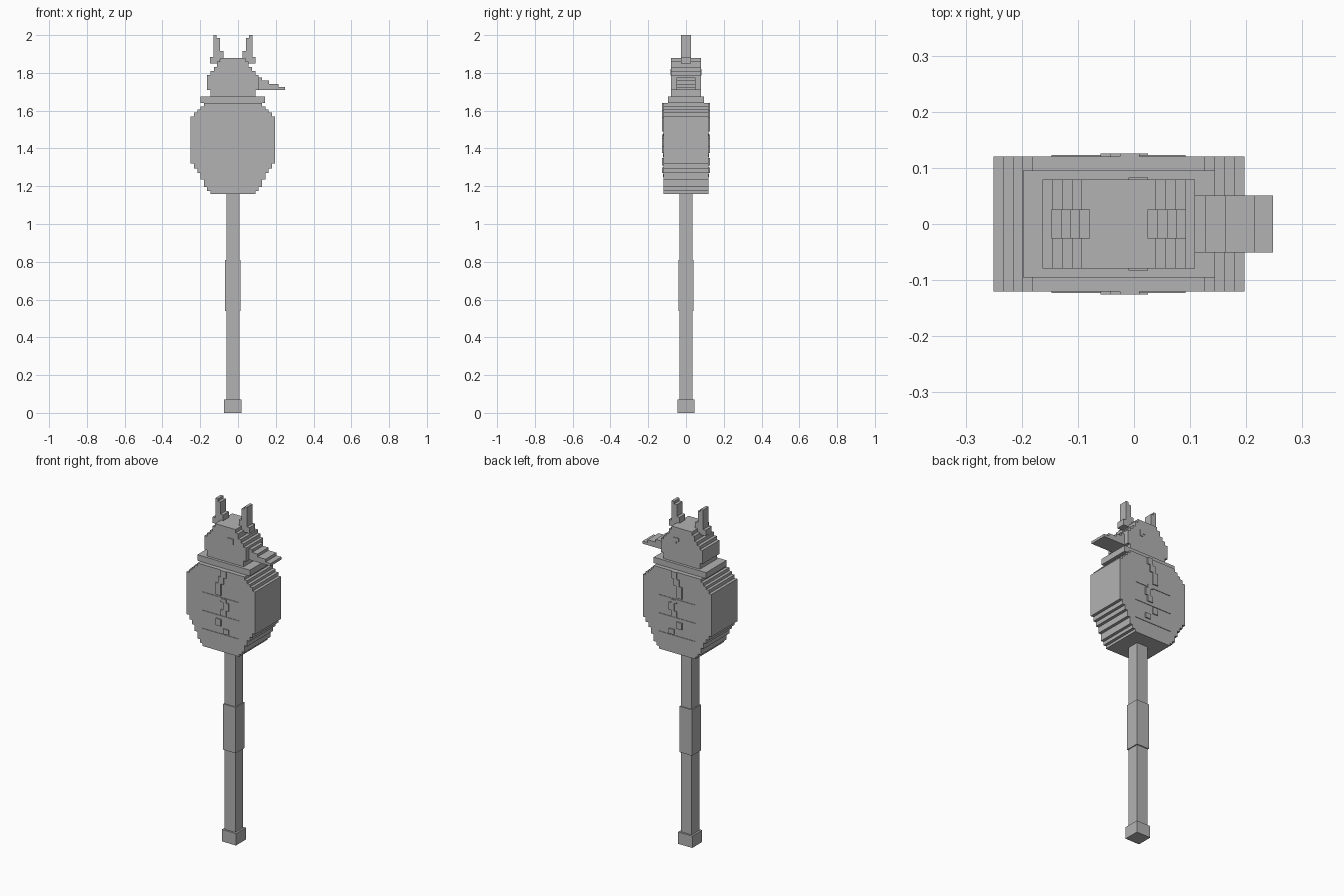
import bpy
import bmesh

if "Cube" in bpy.data.objects:
    bpy.data.objects.remove(bpy.data.objects["Cube"], do_unlink=True)

AXIS = -0.027   # the staff axis, offset by the beak
STEP = 0.0174   # width of one stair step

grey = bpy.data.materials.new("plain grey")
grey.use_nodes = True
grey.diffuse_color = (0.45, 0.45, 0.45, 1)
grey.node_tree.nodes["Principled BSDF"].inputs["Base Color"].default_value = (0.45, 0.45, 0.45, 1)


def extrude_outline(name, outline, half_depth):
    """Extrude an x-z outline symmetrically along y."""
    bm = bmesh.new()
    face = bm.faces.new([bm.verts.new((x, -half_depth, z)) for x, z in outline])
    moved = bmesh.ops.extrude_face_region(bm, geom=[face])["geom"]
    verts = [v for v in moved if isinstance(v, bmesh.types.BMVert)]
    bmesh.ops.translate(bm, verts=verts, vec=(0, 2 * half_depth, 0))
    bmesh.ops.recalc_face_normals(bm, faces=bm.faces)
    mesh = bpy.data.meshes.new(name)
    bm.to_mesh(mesh)
    bm.free()
    mesh.materials.append(grey)
    obj = bpy.data.objects.new(name, mesh)
    bpy.context.collection.objects.link(obj)
    return obj


def block(name, x0, x1, z0, z1, half_depth):
    return extrude_outline(name, [(x0, z0), (x1, z0), (x1, z1), (x0, z1)], half_depth)


def stepped(name, bottom, tiers, half_depth):
    """Symmetric stair-stepped slab; tiers are (half width, top height)."""
    right, z = [], bottom
    for half, top in tiers:
        right += [(half, z), (half, top)]
        z = top
    outline = [(AXIS + x, z) for x, z in right]
    outline += [(AXIS - x, z) for x, z in reversed(right)]
    return extrude_outline(name, outline, half_depth)


# Staff
for name, half, z0, z1 in (("pommel", 0.046, 0, 0.07), ("shaft", 0.035, 0.07, 1.16),
                           ("grip", 0.041, 0.54, 0.81)):
    block(name, AXIS - half, AXIS + half, z0, z1, half)

# Rounded body, stepped at the bottom and top
WIDE = 0.2235
lower_tops = (1.175, 1.195, 1.235, 1.27, 1.295, 1.32)
upper_tops = (1.57, 1.59, 1.605, 1.623, 1.64)
tiers = [(WIDE - STEP * (6 - i), z) for i, z in enumerate(lower_tops)]
tiers += [(WIDE - STEP * i, z) for i, z in enumerate(upper_tops)]
stepped("body", 1.16, tiers, 0.12)

# Collar and head
block("collar", AXIS - 0.171, AXIS + 0.171, 1.64, 1.675, 0.095)
head_tops = (1.79, 1.81, 1.83, 1.86, 1.88)
head = [(0.119, 1.71)] + [(0.136 - STEP * i, z) for i, z in enumerate(head_tops)]
stepped("head", 1.675, head, 0.079)

# Ears, mirrored about the axis
ear = [(0.067, 1.85), (0.12, 1.85), (0.12, 1.885), (0.103, 1.885), (0.103, 2.0),
       (0.086, 2.0), (0.086, 1.985), (0.069, 1.985), (0.069, 1.915),
       (0.051, 1.915), (0.051, 1.87), (0.067, 1.87)]
for side, name in ((1, "left_ear"), (-1, "right_ear")):
    extrude_outline(name, [(AXIS + side * x, z) for x, z in ear], 0.026)

# Beak, stepping down to its tip
beak = [(0.10, 1.71), (0.248, 1.71)]
z = 1.725
for outer, inner in ((0.248, 0.215), (0.215, 0.163), (0.163, 0.128), (0.128, 0.10)):
    beak += [(outer, z), (inner, z)]
    z += 0.0167
extrude_outline("beak", beak, 0.051)

# Raised bars and jagged crack, the same on the front and the back
for i, top in enumerate((1.48, 1.372, 1.265)):
    block(f"bar_{i + 1}", -0.147, 0.092, top - STEP, top, 0.123)
crack = ((-0.025, 1.60, 1.64), (-0.042, 1.56, 1.60), (-0.06, 1.49, 1.56),
         (-0.025, 1.455, 1.475), (-0.01, 1.41, 1.455), (-0.025, 1.375, 1.41),
         (-0.06, 1.31, 1.35), (-0.01, 1.27, 1.30))
for i, (x, z0, z1) in enumerate(crack):
    block(f"crack_{i + 1}", x, x + 2 * STEP, z0, z1, 0.126)

# Eyes
extrude_outline("eyes", [(-0.01, 1.80), (0.008, 1.80), (0.008, 1.785), (0.025, 1.785),
                         (0.025, 1.82), (-0.01, 1.82)], 0.083)
